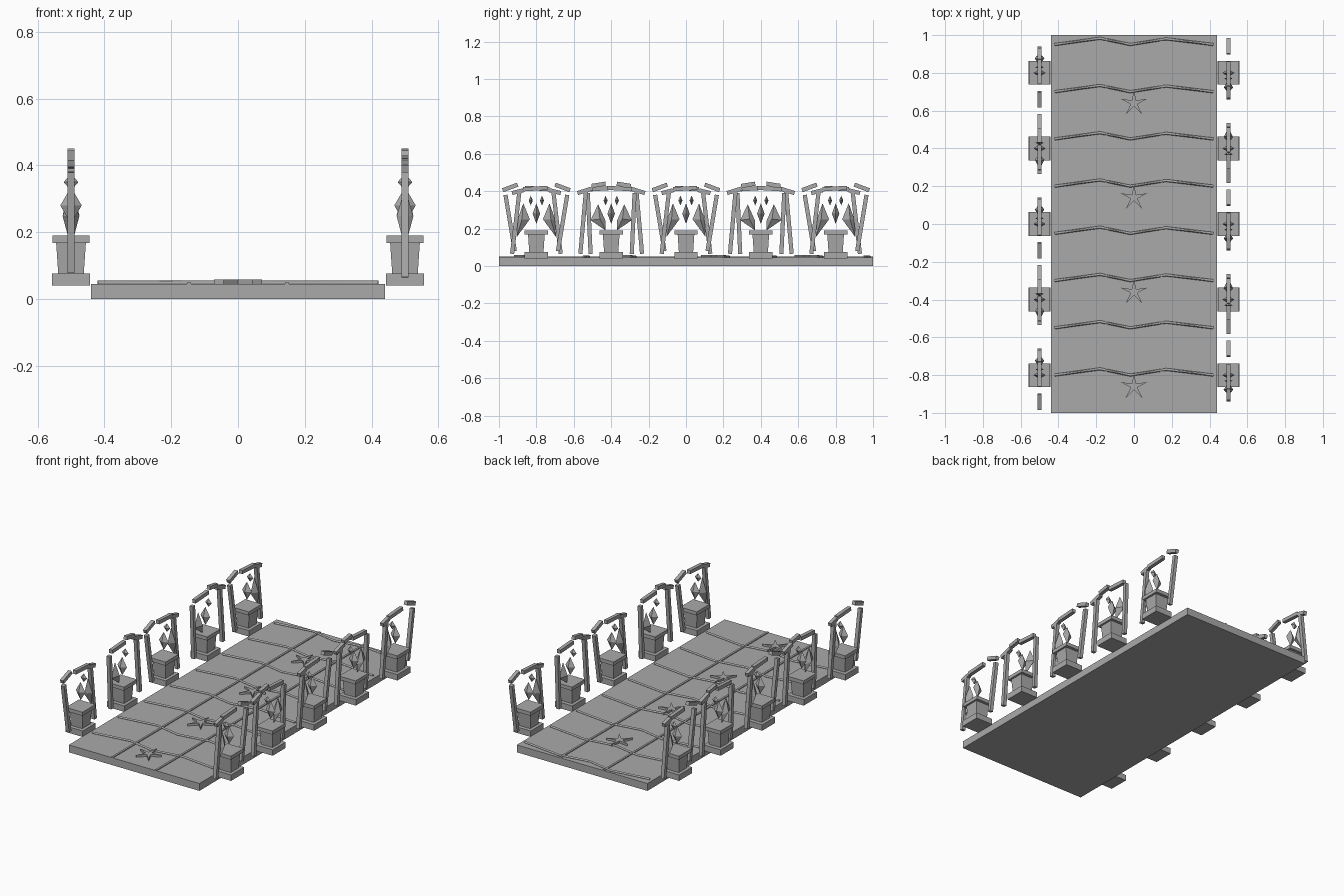
import bpy, bmesh, math
from mathutils import Vector, Matrix

if "Cube" in bpy.data.objects:
    bpy.data.objects.remove(bpy.data.objects["Cube"], do_unlink=True)

stone = bpy.data.materials.new("grey_stone")
stone.use_nodes = True
GREY = (0.4, 0.4, 0.4, 1)
stone.diffuse_color = GREY
stone.node_tree.nodes["Principled BSDF"].inputs["Base Color"].default_value = GREY


def finish(name, bm, place=Matrix()):
    """Turn a bmesh into a placed stone object."""
    bmesh.ops.recalc_face_normals(bm, faces=bm.faces)
    mesh = bpy.data.meshes.new(name)
    bm.to_mesh(mesh)
    bm.free()
    mesh.materials.append(stone)
    ob = bpy.data.objects.new(name, mesh)
    ob.matrix_world = place
    bpy.context.collection.objects.link(ob)
    return ob


def add_box(bm, centre, size, matrix=Matrix()):
    scale = Matrix.Diagonal((*size, 1))
    bmesh.ops.create_cube(bm, size=1, matrix=Matrix.Translation(centre) @ matrix @ scale)


def add_bar(bm, start, end, thick):
    """Square bar between two (y, z) points."""
    a, b = Vector((0, *start)), Vector((0, *end))
    angle = math.atan2(b.z - a.z, b.y - a.y)
    add_box(bm, (a + b) / 2, (thick, (b - a).length, thick), Matrix.Rotation(angle, 4, "X"))


def add_crystal(bm, outline, bulge):
    """Faceted shard: a (y, z) outline with a point on each side."""
    ring = [bm.verts.new((0, y, z)) for y, z in outline]
    cy = sum(p[0] for p in outline) / len(outline)
    cz = sum(p[1] for p in outline) / len(outline)
    for side in (-1, 1):
        tip = bm.verts.new((side * bulge, cy, cz))
        for i, v in enumerate(ring):
            bm.faces.new((v, ring[(i + 1) % len(ring)], tip))


def diamond(y, z, w, h):
    return [(y, z + h), (y + w, z), (y, z - h), (y - w, z)]


# Deck slab
bm = bmesh.new()
add_box(bm, (0, 0, 0.0225), (0.88, 2, 0.045))
finish("deck", bm)

# Lengthwise seams
for side, label in ((-1, "right"), (1, "left")):
    bm = bmesh.new()
    add_box(bm, (side * 0.147, 0, 0.045), (0.012, 1.998, 0.01))
    finish("deck_seam_" + label, bm)

# Zigzag ridges across the deck
for i in range(8):
    y = -0.8 + 0.25 * i
    path = [(-0.42, 0), (-0.18, 0.033), (-0.02, 0), (0.17, 0.03), (0.42, 0)]
    curve = bpy.data.curves.new("zigzag_ridge", "CURVE")
    curve.dimensions = "3D"
    curve.bevel_depth = 0.007
    curve.bevel_resolution = 0
    curve.use_fill_caps = True
    spline = curve.splines.new("POLY")
    spline.points.add(len(path) - 1)
    for p, (px, py) in zip(spline.points, path):
        p.co = (px, y + py, 0.048, 1)
    curve.materials.append(stone)
    bpy.context.collection.objects.link(bpy.data.objects.new("zigzag_ridge", curve))

# Raised star ornaments along the middle
for i in range(4):
    bm = bmesh.new()
    ring = []
    for k in range(10):
        r = 0.075 if k % 2 == 0 else 0.018
        a = math.pi / 2 + k * math.pi / 5
        ring.append(bm.verts.new((r * math.cos(a), r * math.sin(a), 0)))
    face = bm.faces.new(ring)
    top = bmesh.ops.extrude_face_region(bm, geom=[face])["geom"]
    bmesh.ops.translate(bm, vec=(0, 0, 0.013),
                        verts=[g for g in top if isinstance(g, bmesh.types.BMVert)])
    finish("deck_star", bm, Matrix.Translation((0, -0.86 + 0.5 * i, 0.045)))

# Two alternating arch designs: posts, lintel pieces and shard outline
ARCHES = [
    dict(posts=[((-0.115, 0.08), (-0.165, 0.38)), ((0.13, 0.065), (0.09, 0.405))],
         tops=[((-0.18, 0.435), (-0.1, 0.405)), ((-0.06, 0.418), (0.07, 0.41)),
               ((0.07, 0.405), (0.13, 0.39))],
         shard=[(0.07, 0.335), (0.035, 0.25), (0.105, 0.155), (0.1, 0.25)]),
    dict(posts=[((-0.11, 0.065), (-0.125, 0.39)), ((0.165, 0.065), (0.135, 0.4))],
         tops=[((-0.11, 0.41), (0.02, 0.418)), ((0.03, 0.44), (0.105, 0.428)),
               ((0.1, 0.415), (0.18, 0.39))],
         shard=[(-0.07, 0.33), (-0.11, 0.245), (-0.03, 0.19), (-0.03, 0.24)]),
]
# Flip the first lintel end so it slopes down and outward
ARCHES[0]["tops"][0] = ((-0.18, 0.405), (-0.1, 0.435))

# Pedestals with arches down both sides; one side is the other turned round
for side, label in ((-1, "right"), (1, "left")):
    for i in range(5):
        y = -0.8 + 0.4 * i
        turn = Matrix.Rotation(math.pi if side > 0 else 0, 4, "Z")
        place = Matrix.Translation((side * 0.5, y, 0)) @ turn
        arch = ARCHES[i % 2]

        # Pedestal: foot, flared shaft and cap
        bm = bmesh.new()
        add_box(bm, (0, 0, 0.058), (0.115, 0.125, 0.036))
        bmesh.ops.create_cone(
            bm, cap_ends=True, segments=4, radius1=0.054, radius2=0.063, depth=0.095,
            matrix=Matrix.Translation((0, 0, 0.122)) @ Matrix.Rotation(math.pi / 4, 4, "Z"))
        add_box(bm, (0, 0, 0.179), (0.112, 0.125, 0.022))
        finish("pedestal_" + label, bm, place)

        # Leaning posts and broken lintel
        bm = bmesh.new()
        for start, end in arch["posts"]:
            add_bar(bm, start, end, 0.022)
        finish("arch_posts_" + label, bm, place)
        bm = bmesh.new()
        for start, end in arch["tops"]:
            add_bar(bm, start, end, 0.022)
        finish("arch_lintel_" + label, bm, place)

        # Crystals above the pedestal
        bm = bmesh.new()
        add_crystal(bm, arch["shard"], 0.025)
        add_crystal(bm, diamond(0, 0.28, 0.02, 0.055), 0.032)
        add_crystal(bm, diamond(0.03, 0.35, 0.011, 0.026), 0.022)
        finish("crystals_" + label, bm, place)
